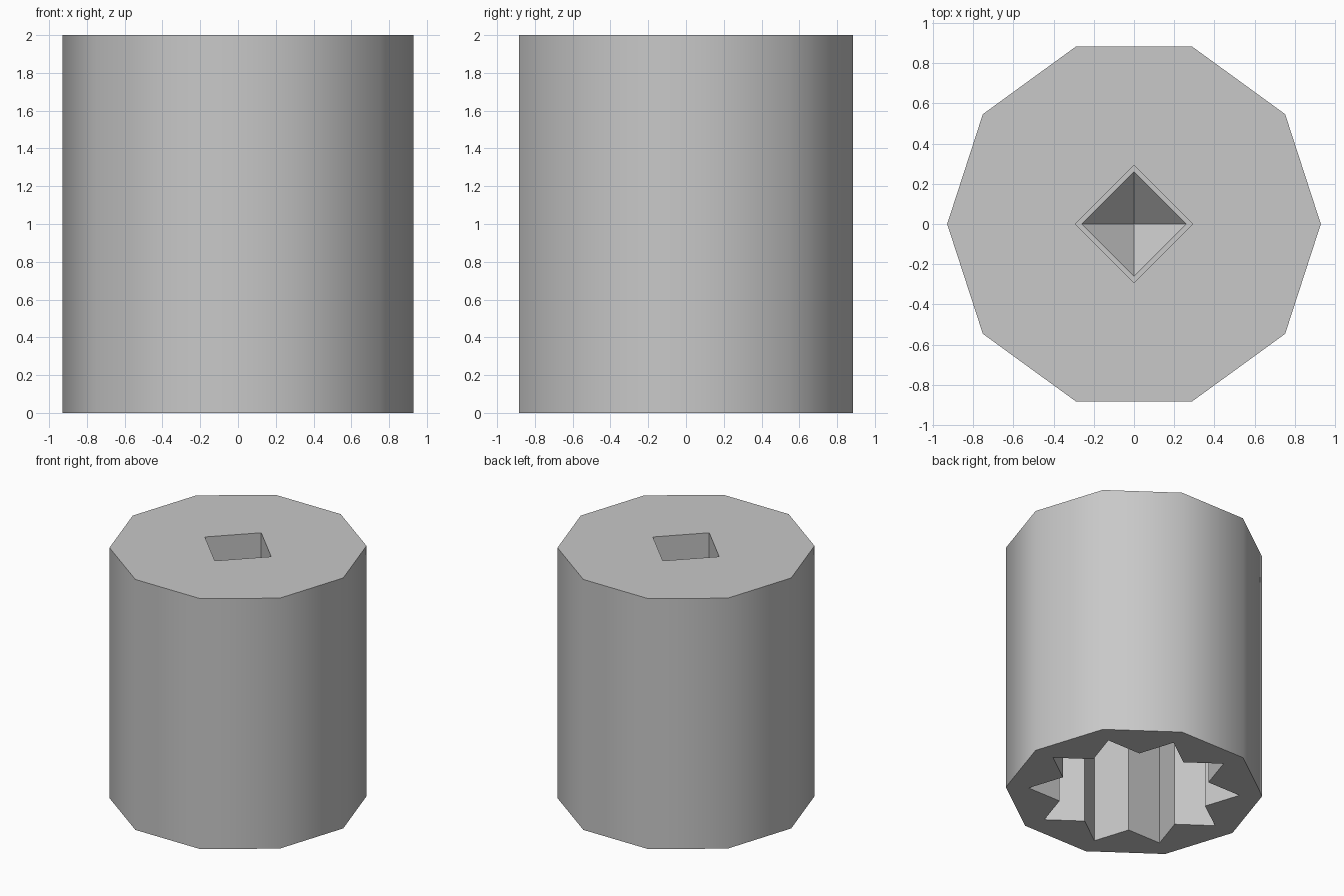
import bpy, bmesh
from math import cos, sin, tau

cube = bpy.data.objects.get("Cube")
if cube:
    bpy.data.objects.remove(cube, do_unlink=True)

SIDES = 10
HEIGHT = 2.0
OUTER_R = 0.93
STAR_TIP, STAR_ROOT, STAR_DEPTH = 0.765, 0.555, 1.0
DRIVE_R, DRIVE_DEPTH = 0.293, 0.45
PIT_R, PIT_DEPTH = 0.26, 0.25

steel = bpy.data.materials.new("steel_grey")
steel.use_nodes = True
colour = (0.58, 0.58, 0.58, 1)
steel.diffuse_color = colour
steel.node_tree.nodes["Principled BSDF"].inputs["Base Color"].default_value = colour

bm = bmesh.new()


def ring(radii, z):
    """Closed loop of vertices, one for each radius."""
    n = len(radii)
    verts = [bm.verts.new((r * cos(tau * i / n), r * sin(tau * i / n), z))
             for i, r in enumerate(radii)]
    for i in range(n):
        bm.edges.new((verts[i - 1], verts[i]))
    return verts


def wall(a, b):
    """Quads joining two loops of equal length."""
    for i in range(len(a)):
        bm.faces.new((a[i - 1], a[i], b[i], b[i - 1]))


def cap(outer, inner):
    """Flat face between an outline and the opening in it."""
    edges = {bm.edges.get((loop[i - 1], loop[i]))
             for loop in (outer, inner) for i in range(len(loop))}
    bmesh.ops.triangle_fill(bm, edges=list(edges), use_beauty=True)


# Outer barrel
bottom = ring([OUTER_R] * SIDES, 0)
top = ring([OUTER_R] * SIDES, HEIGHT)
wall(bottom, top)

# Star-shaped pocket in the underside
star = [STAR_TIP, STAR_ROOT] * SIDES
star_mouth = ring(star, 0)
star_end = ring(star, STAR_DEPTH)
cap(bottom, star_mouth)
wall(star_mouth, star_end)
bm.faces.new(star_end)

# Square drive hole with a ledge and a pointed pit
ledge_z = HEIGHT - DRIVE_DEPTH
drive_mouth = ring([DRIVE_R] * 4, HEIGHT)
drive_end = ring([DRIVE_R] * 4, ledge_z)
pit = ring([PIT_R] * 4, ledge_z)
cap(top, drive_mouth)
wall(drive_mouth, drive_end)
wall(drive_end, pit)
apex = bm.verts.new((0, 0, ledge_z - PIT_DEPTH))
for i in range(4):
    bm.faces.new((pit[i - 1], pit[i], apex))

bmesh.ops.recalc_face_normals(bm, faces=bm.faces[:])
mesh = bpy.data.meshes.new("socket_body")
bm.to_mesh(mesh)
bm.free()
mesh.materials.append(steel)

body = bpy.data.objects.new("socket_body", mesh)
bpy.context.collection.objects.link(body)

# Smooth barrel, crisp rims and pockets
bpy.ops.object.select_all(action='DESELECT')
body.select_set(True)
bpy.context.view_layer.objects.active = body
bpy.ops.object.shade_smooth_by_angle(angle=tau / 9)
